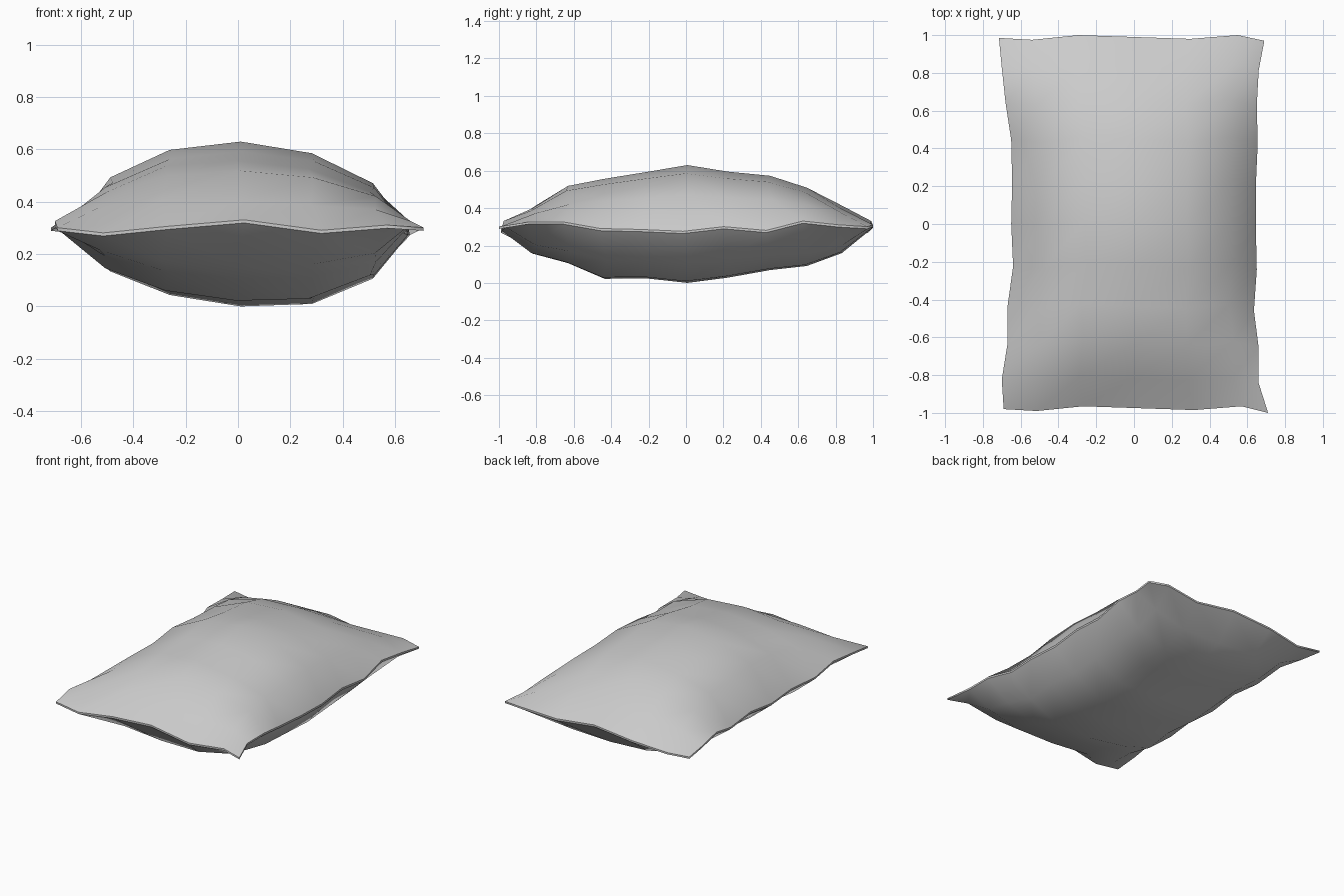
import bpy, bmesh

if "Cube" in bpy.data.objects:
    bpy.data.objects.remove(bpy.data.objects["Cube"])

# Outline of the pillow: side edges per row (front to back), end edges per column (left to right)
left_x = [-.69, -.70, -.67, -.67, -.64, -.65, -.645, -.65, -.68, -.70, -.715]
right_x = [.71, .66, .66, .635, .65, .645, .645, .655, .65, .66, .69]
front_y = [-.98, -.99, -.965, -.975, -.985, -.965, -1.0]
back_y = [.985, .975, 1.0, .99, .98, 1.0, .97]
side_z = [.295, .32, .32, .285, .28, .27, .295, .275, .325, .305, .29]
end_z = [.295, .275, .30, .325, .285, .305, .295]
u_pos = [0, .125, .3, .51, .72, .9, 1]
v_pos = [0, .08, .175, .275, .385, .5, .61, .725, .825, .92, 1]

# Bulge profiles across and along, for the upper and lower panels
MID = .312
panels = {
    1: (.318, [0, .57, .9, 1, .86, .5, 0],
        [0, .34, .65, .77, .88, 1, .89, .82, .62, .32, 0]),
    -1: (.312, [0, .57, .86, 1, .97, .66, 0],
         [0, .50, .66, .93, .92, 1, .91, .78, .71, .49, 0]),
}
NX, NY = 7, 11
bm = bmesh.new()


def build_panel(sign):
    depth, across, along = panels[sign]
    grid = []
    for j in range(NY):
        row = []
        for i in range(NX):
            x = left_x[j] + (right_x[j] - left_x[j]) * u_pos[i]
            y = front_y[i] + (back_y[i] - front_y[i]) * v_pos[j]
            if j in (0, NY - 1):
                z = end_z[i] + sign * .006
            elif i in (0, NX - 1):
                z = side_z[j] + sign * .006
            else:
                a, b = across[i], along[j]
                z = MID + sign * depth * (.9 * a * b + .1 * min(a, b))
                if sign == 1 and j == 1 and i in (3, 4):
                    z -= .02  # crease near the front seam
            row.append(bm.verts.new((x, y, z)))
        grid.append(row)
    for j in range(NY - 1):
        for i in range(NX - 1):
            bm.faces.new((grid[j][i], grid[j][i + 1], grid[j + 1][i + 1], grid[j + 1][i]))
    # rim loop: front, right, back, left
    return (grid[0][:-1] + [r[-1] for r in grid[:-1]]
            + grid[-1][:0:-1] + [r[0] for r in grid[:0:-1]])


# Two panels joined by a thin seam band with crisp edges
top, bottom = build_panel(1), build_panel(-1)
for k in range(len(top)):
    n = (k + 1) % len(top)
    bm.faces.new((bottom[k], bottom[n], top[n], top[k]))
bmesh.ops.recalc_face_normals(bm, faces=bm.faces[:])
for face in bm.faces:
    face.smooth = True
for rim in (top, bottom):
    for k in range(len(rim)):
        bm.edges.get((rim[k - 1], rim[k])).smooth = False

mesh = bpy.data.meshes.new("pillow")
bm.to_mesh(mesh)
bm.free()
pillow = bpy.data.objects.new("pillow", mesh)
bpy.context.collection.objects.link(pillow)
